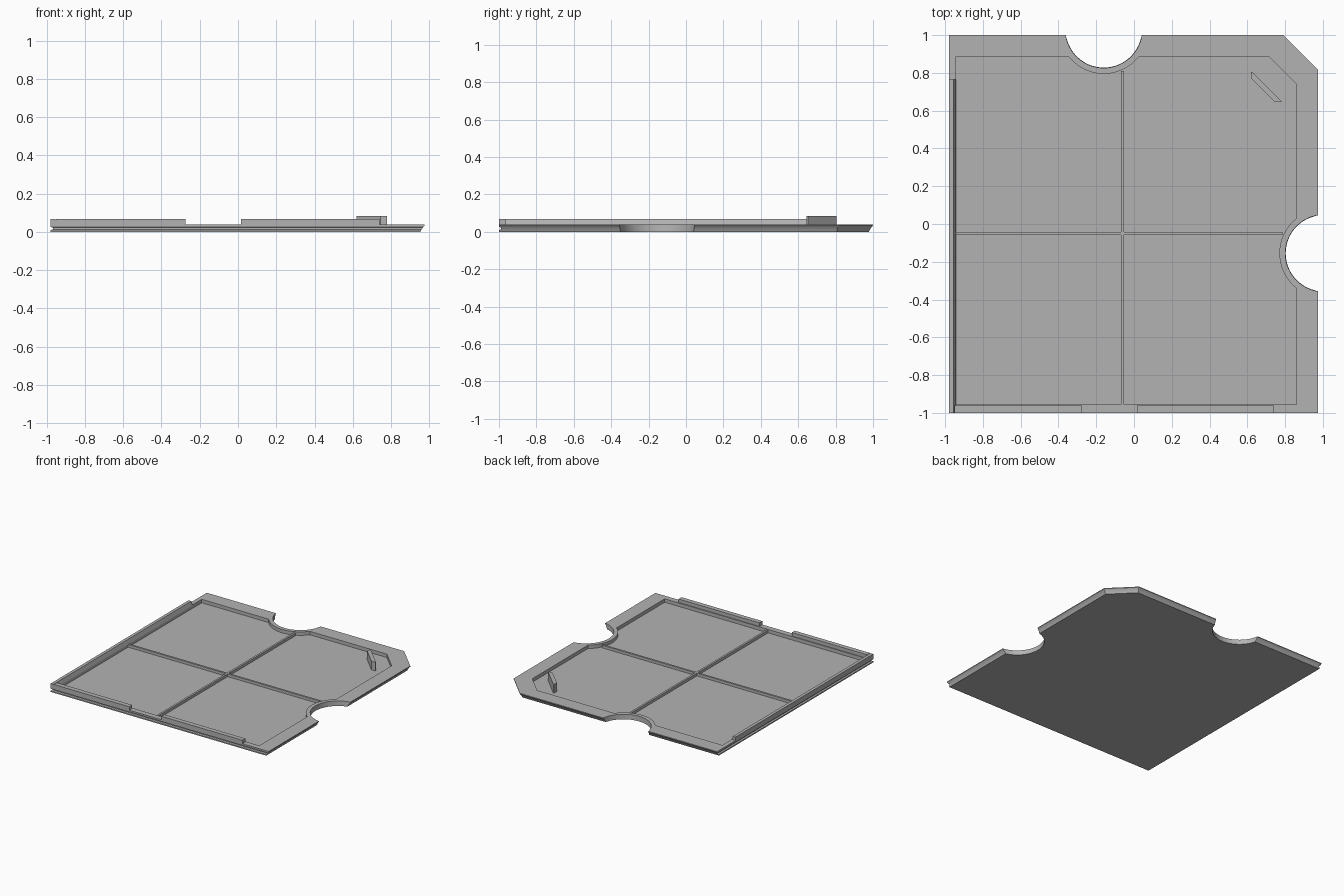
import bpy, bmesh, math
from mathutils import Vector

if "Cube" in bpy.data.objects:
    bpy.data.objects.remove(bpy.data.objects["Cube"], do_unlink=True)

grey = bpy.data.materials.new("plain grey")
grey.use_nodes = True
COLOUR = (0.45, 0.45, 0.45, 1)
grey.diffuse_color = COLOUR
grey.node_tree.nodes["Principled BSDF"].inputs["Base Color"].default_value = COLOUR

NOTCH_BACK = Vector((-0.16, 1.03))
NOTCH_RIGHT = Vector((1.005, -0.155))
FLOOR, TOP = 0.012, 0.04


def finish(name, bm):
    bmesh.ops.recalc_face_normals(bm, faces=bm.faces)
    mesh = bpy.data.meshes.new(name)
    bm.to_mesh(mesh)
    bm.free()
    mesh.materials.append(grey)
    obj = bpy.data.objects.new(name, mesh)
    bpy.context.collection.objects.link(obj)
    return obj


def loft(name, rings):
    """Join (outline, z) rings of equal length and cap both ends."""
    bm = bmesh.new()
    loops = [[bm.verts.new((x, y, z)) for x, y in pts] for pts, z in rings]
    for a, b in zip(loops, loops[1:]):
        for i in range(len(a)):
            j = (i + 1) % len(a)
            bm.faces.new((a[i], a[j], b[j], b[i]))
    bm.faces.new(loops[0][::-1])
    bm.faces.new(loops[-1])
    return finish(name, bm)


def arc(centre, radius, start, end, steps=28):
    return [(centre.x + radius * math.cos(start + (end - start) * i / steps),
             centre.y + radius * math.sin(start + (end - start) * i / steps))
            for i in range(steps + 1)]


def outline(x0, x1, y0, y1, corner, radius):
    """Rectangle with a cut corner and a round notch in the right and back edges."""
    a = math.acos((NOTCH_RIGHT.x - x1) / radius)
    b = math.acos((NOTCH_BACK.y - y1) / radius)
    down = -math.pi / 2
    return ([(x0, y0), (x1, y0)]
            + arc(NOTCH_RIGHT, radius, math.pi + a, math.pi - a)
            + [(x1, corner - x1), (corner - y1, y1)]
            + arc(NOTCH_BACK, radius, down + b, down - b)
            + [(x0, y1)])


def block(name, x0, x1, y0, y1, z0, z1, slope=0.0):
    base = [(x0, y0), (x1, y0), (x1, y1), (x0, y1)]
    top = [(x0, y0), (x1 - slope, y0), (x1 - slope, y1), (x0, y1)]
    return loft(name, [(base, z0), (top, z1)])


# Tray: flared right and back edges, side groove at left and front, sunken floor
def rim(z, flare, groove=0.0):
    return (outline(-0.98 + groove, 0.975 - flare, -1 + groove, 1 - flare,
                    1.79 - 1.4 * flare, 0.202 + 0.2 * (z / 4)), z)


def well(z):
    return (outline(-0.945, 0.86, -0.955, 0.885, 1.6, 0.235), z)


loft("tray", [rim(0, 0.022), rim(0.01, 0.017), rim(0.014, 0.015, 0.012),
              rim(0.022, 0.01, 0.012), rim(0.026, 0.007), rim(0.034, 0.0),
              rim(TOP, 0.0), well(TOP), well(FLOOR)])

# Cross ribs on the floor
block("long_rib", -0.068, -0.052, -0.956, 0.81, FLOOR - 0.004, 0.034)
block("cross_rib", -0.946, 0.785, -0.058, -0.042, FLOOR - 0.004, 0.034)

# Raised lips along the left and front edges
block("left_lip", -0.98, -0.943, -1, 0.765, TOP - 0.004, 0.068, slope=0.012)
for name, x0, x1 in (("front_lip_left", -0.95, -0.275), ("front_lip_right", 0.015, 0.74)):
    block(name, x0, x1, -1, -0.962, TOP - 0.004, 0.068)

# Diagonal tab by the cut corner
tab = [(0.62, 0.77), (0.745, 0.645), (0.78, 0.645), (0.78, 0.652), (0.627, 0.805), (0.62, 0.805)]
loft("corner_tab", [(tab, FLOOR - 0.004), (tab, 0.083)])
